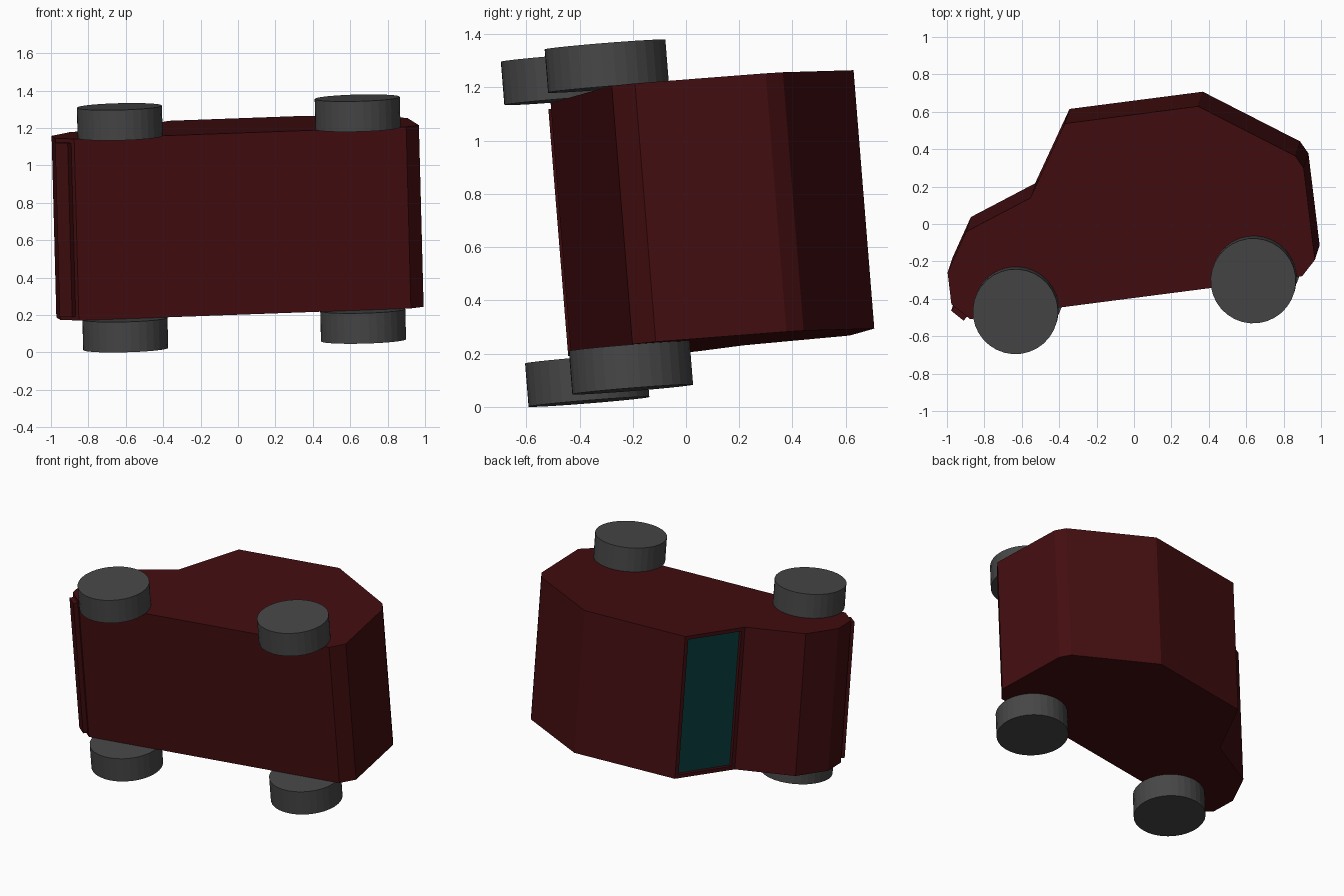
import bpy, bmesh
from mathutils import Matrix, Vector

if "Cube" in bpy.data.objects:
    bpy.data.objects.remove(bpy.data.objects["Cube"])

# Car frame: length, up and width axes (the car lies tilted on its side)
W = Vector((-0.026, -0.08, 0.996)).normalized()
U = Vector((0.99, 0.128, 0.036))
U = (U - W * U.dot(W)).normalized()
V = W.cross(U)
FRAME = Matrix.Translation((0, 0, 0.716)) @ Matrix((U, V, W)).transposed().to_4x4()
HALF = 0.487


def material(name, rgb):
    m = bpy.data.materials.new(name)
    m.diffuse_color = (*rgb, 1)
    m.use_nodes = True
    m.node_tree.nodes["Principled BSDF"].inputs["Base Color"].default_value = m.diffuse_color
    return m


def add_object(name, bm, mats):
    me = bpy.data.meshes.new(name)
    bm.to_mesh(me)
    bm.free()
    for m in mats:
        me.materials.append(m)
    ob = bpy.data.objects.new(name, me)
    bpy.context.collection.objects.link(ob)
    return ob


red = material("dark_red", (0.055, 0.004, 0.005))
glass = material("teal_glass", (0.003, 0.045, 0.045))
rubber = material("dark_grey", (0.062, 0.062, 0.062))

# Body: side profile extruded across the width
profile = [(-0.279, 0.619), (-0.514, 0.247), (-0.878, 0.112), (-1.005, -0.093),
           (-1.007, -0.264), (-0.918, -0.356), (0.873, -0.356), (0.952, -0.278),
           (0.957, 0.218), (0.921, 0.288), (0.440, 0.619)]
bm = bmesh.new()
near = [bm.verts.new((x, y, HALF)) for x, y in profile]
far = [bm.verts.new((x, y, -HALF)) for x, y in profile]
bm.faces.new(near)
bm.faces.new(far[::-1])
n = len(profile)
sides = [bm.faces.new((near[i], far[i], far[(i + 1) % n], near[(i + 1) % n])) for i in range(n)]
bmesh.ops.recalc_face_normals(bm, faces=bm.faces)

# Windscreen: framed, recessed glass panel
windscreen = sides[0]
bmesh.ops.inset_individual(bm, faces=[windscreen], thickness=0.035)
bmesh.ops.inset_individual(bm, faces=[windscreen], thickness=0.0, depth=-0.025)
windscreen.material_index = 1

# Bumper: raised strip on the lower front bevel
bumper = sides[4]
bmesh.ops.inset_individual(bm, faces=[bumper], thickness=0.03)
bmesh.ops.inset_individual(bm, faces=[bumper], thickness=0.0, depth=0.03)
bm.transform(FRAME)
add_object("car_body", bm, [red, glass])

# Wheels: short cylinders flush against the body sides
for end, a in (("front", -0.667), ("rear", 0.616)):
    for side, s in (("upper", 1), ("lower", -1)):
        bm = bmesh.new()
        bmesh.ops.create_cone(bm, cap_ends=True, segments=32, radius1=0.228, radius2=0.228, depth=0.163)
        bm.transform(FRAME @ Matrix.Translation((a, -0.335, s * (HALF + 0.0815))))
        add_object(f"{end}_{side}_wheel", bm, [rubber])
